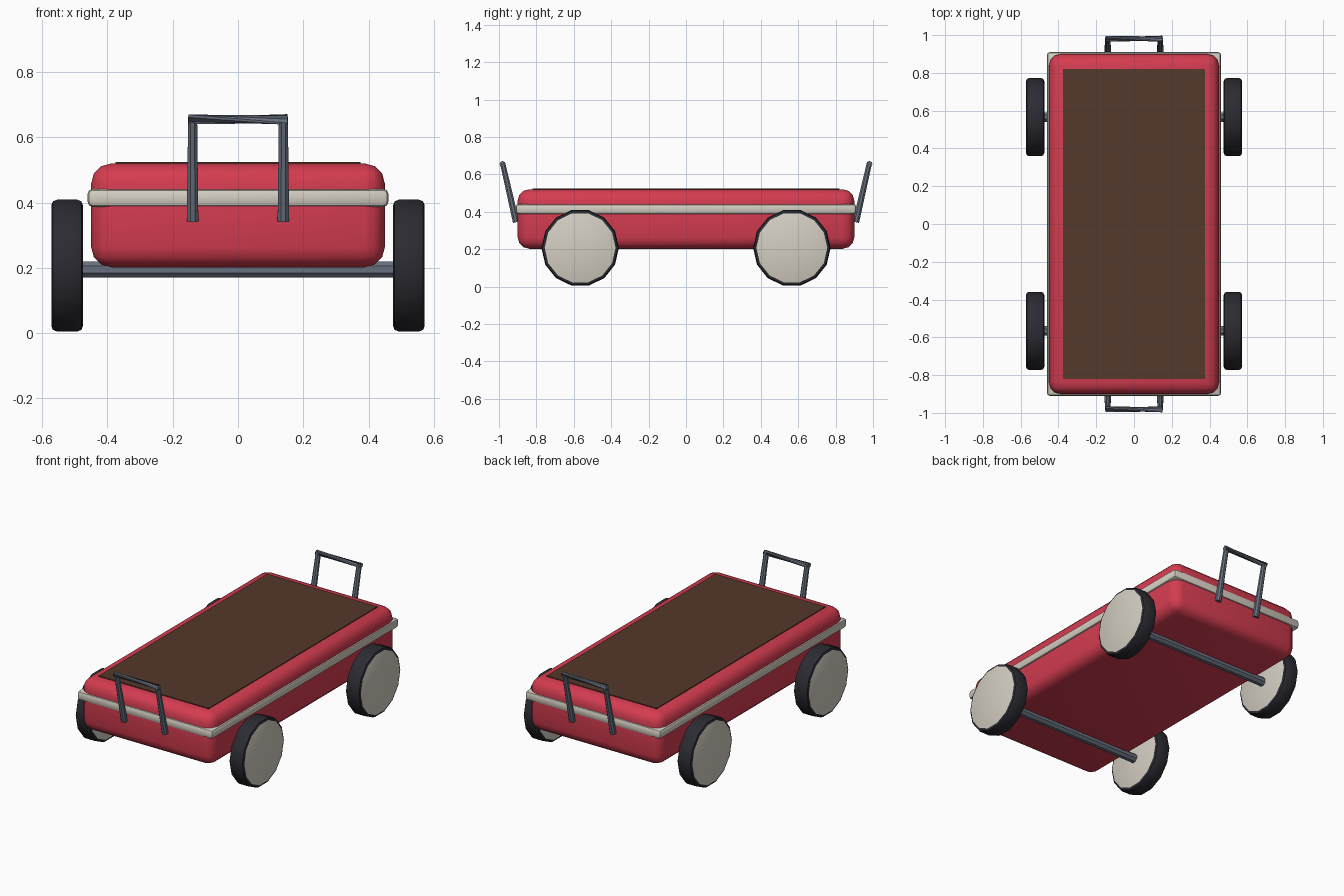
import bpy, bmesh, math
from mathutils import Matrix, Vector

if "Cube" in bpy.data.objects:
    bpy.data.objects.remove(bpy.data.objects["Cube"])


def material(name, rgb):
    m = bpy.data.materials.new(name)
    m.diffuse_color = (*rgb, 1)
    m.use_nodes = True
    m.node_tree.nodes["Principled BSDF"].inputs["Base Color"].default_value = m.diffuse_color
    return m


RED = material("red paint", (0.66, 0.045, 0.08))
CREAM = material("cream", (0.66, 0.62, 0.54))
BROWN = material("brown deck", (0.09, 0.04, 0.024))
STEEL = material("grey steel", (0.14, 0.165, 0.21))
RUBBER = material("black rubber", (0.024, 0.024, 0.032))


def make(name, bm, *mats, angle=None):
    bmesh.ops.recalc_face_normals(bm, faces=bm.faces[:])
    mesh = bpy.data.meshes.new(name)
    bm.to_mesh(mesh)
    bm.free()
    for m in mats:
        mesh.materials.append(m)
    ob = bpy.data.objects.new(name, mesh)
    bpy.context.collection.objects.link(ob)
    if angle:
        bpy.ops.object.select_all(action='DESELECT')
        ob.select_set(True)
        bpy.context.view_layer.objects.active = ob
        bpy.ops.object.shade_smooth_by_angle(angle=math.radians(angle))
    return ob


def box(name, sx, sy, z0, z1, mat, bevel=0.0, segments=3):
    bm = bmesh.new()
    bmesh.ops.create_cube(bm, size=1)
    for v in bm.verts:
        v.co = (v.co.x * sx, v.co.y * sy, z0 + (v.co.z + 0.5) * (z1 - z0))
    if bevel:
        bmesh.ops.bevel(bm, geom=bm.edges[:], offset=bevel, segments=segments,
                        profile=0.5, affect='EDGES')
    return make(name, bm, mat, angle=40 if bevel else None)


def tube(bm, a, b, r0, r1, sides=8, twist=0.0):
    """Bar from a to b; a twist narrows its waist."""
    a, b = Vector(a), Vector(b)
    rot = (b - a).to_track_quat('Z', 'Y').to_matrix()
    rings = []
    for p, r, t in ((a, r0, 0), (b, r1, twist)):
        rings.append([bm.verts.new(p + rot @ Vector((
            r * math.cos(math.tau * (i + 0.5) / sides + t),
            r * math.sin(math.tau * (i + 0.5) / sides + t), 0)))
            for i in range(sides)])
    for i in range(sides):
        j = (i + 1) % sides
        bm.faces.new((rings[0][i], rings[0][j], rings[1][j], rings[1][i]))
    for ring in rings:
        bm.faces.new(ring)


# Body, trim band and deck plate
box("body", 0.9, 1.8, 0.202, 0.52, RED, 0.062, 3)
box("trim_band", 0.922, 1.82, 0.387, 0.442, CREAM, 0.016, 2)
box("deck_plate", 0.75, 1.64, 0.517, 0.525, BROWN)


# Wheels: chamfered 14-sided drums with cream end faces
def wheel(name, x, y):
    R = 0.207
    bm = bmesh.new()
    bmesh.ops.create_cone(bm, cap_ends=True, segments=14, radius1=R, radius2=R, depth=0.097)
    top = max(bm.verts, key=lambda v: v.co.y).co
    spin = math.pi / 2 - math.atan2(top.y, top.x)
    rims = [e for e in bm.edges if abs(e.verts[0].co.z - e.verts[1].co.z) < 1e-4]
    bmesh.ops.bevel(bm, geom=rims, offset=0.017, segments=2, profile=0.5, affect='EDGES')
    for f in bm.faces:
        f.material_index = 1 if len(f.verts) == 14 else 0
    bm.transform(Matrix.Translation((x, y, R)) @ Matrix.Rotation(math.pi / 2, 4, 'X')
                 @ Matrix.Rotation(math.pi / 2, 4, 'Y') @ Matrix.Rotation(spin + math.pi / 2, 4, 'Z'))
    make(name, bm, RUBBER, CREAM, angle=35)


for end, s in (("front", -1), ("rear", 1)):
    y = s * 0.566
    for side, k in (("left", -1), ("right", 1)):
        wheel(f"{end}_{side}_wheel", k * 0.5235, y)

    # Axle
    bm = bmesh.new()
    tube(bm, (-0.5, y, 0.195), (0.5, y, 0.195), 0.027, 0.027)
    make(f"{end}_axle", bm, STEEL)

    # Push handle: two leaning legs and a twisted grip
    bm = bmesh.new()
    for k in (-1, 1):
        tube(bm, (k * 0.139, s * 0.908, 0.344), (k * 0.139, s * 0.981, 0.662), 0.019, 0.015)
    tube(bm, (-0.152, s * 0.981, 0.655), (0.152, s * 0.981, 0.655), 0.016, 0.016,
         twist=math.radians(110))
    make(f"{end}_handle", bm, STEEL)
